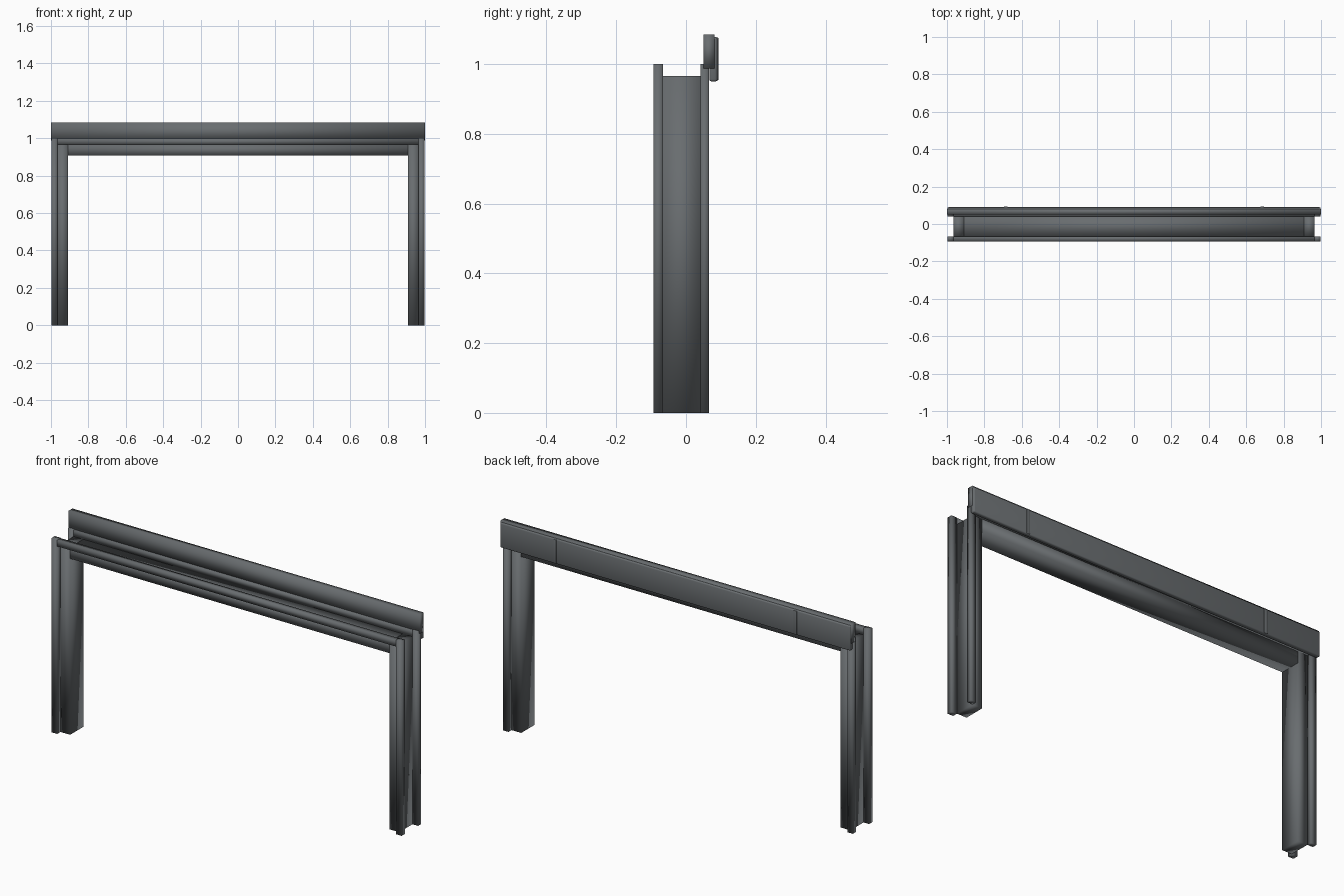
import bpy
import bmesh
from mathutils import Vector

cube = bpy.data.objects.get("Cube")
if cube:
    bpy.data.objects.remove(cube, do_unlink=True)

# One dark grey finish for everything
paint = bpy.data.materials.new("dark_grey_paint")
paint.use_nodes = True
GREY = (0.14, 0.152, 0.16, 1)
paint.diffuse_color = GREY
paint.node_tree.nodes["Principled BSDF"].inputs["Base Color"].default_value = GREY


def box(name, low, high, bevel=0.0, mirror=False):
    """Soft-shaded box between two corners, optionally mirrored across x."""
    low, high = Vector(low), Vector(high)
    bm = bmesh.new()
    bmesh.ops.create_cube(bm, size=1)
    for v in bm.verts:
        v.co = (low + high) / 2 + v.co * (high - low)
    for f in bm.faces:
        f.smooth = True
    mesh = bpy.data.meshes.new(name)
    bm.to_mesh(mesh)
    bm.free()
    obj = bpy.data.objects.new(name, mesh)
    bpy.context.collection.objects.link(obj)
    mesh.materials.append(paint)
    if bevel:
        mod = obj.modifiers.new("rounded_edges", 'BEVEL')
        mod.width = bevel
        mod.segments = 2
    if mirror:
        mod = obj.modifiers.new("other_side", 'MIRROR')
        mod.use_mirror_merge = False
    return obj


INNER, OUTER, EDGE = 0.91, 0.965, 0.997
FRONT, BACK = (-0.093, -0.066), (0.041, 0.066)
JAMB_TOP = 0.966

# Side jambs and the head jamb between them
box("side_jamb", (INNER, FRONT[1], 0), (OUTER, BACK[0], JAMB_TOP), mirror=True)
box("head_jamb", (-INNER, FRONT[1], 0.907), (INNER, BACK[0], JAMB_TOP))

# Front and back casing strips around the opening
for side, (y0, y1) in (("front", FRONT), ("back", BACK)):
    box(side + "_side_casing", (OUTER, y0, 0), (EDGE, y1, 1.0), mirror=True)
    box(side + "_head_casing", (-OUTER, y0, JAMB_TOP), (OUTER, y1, 0.998))

# Rail box and rounded cover over the back of the head
box("rail_box", (-1, 0.05, 0.987), (1, 0.081, 1.085))
box("rail_cover", (-0.998, 0.067, 0.95), (0.998, 0.09, 1.078), bevel=0.006)

# Slim clips on the cover
box("cover_clip", (0.675, 0.08, 0.953), (0.695, 0.093, 1.076), bevel=0.003, mirror=True)
